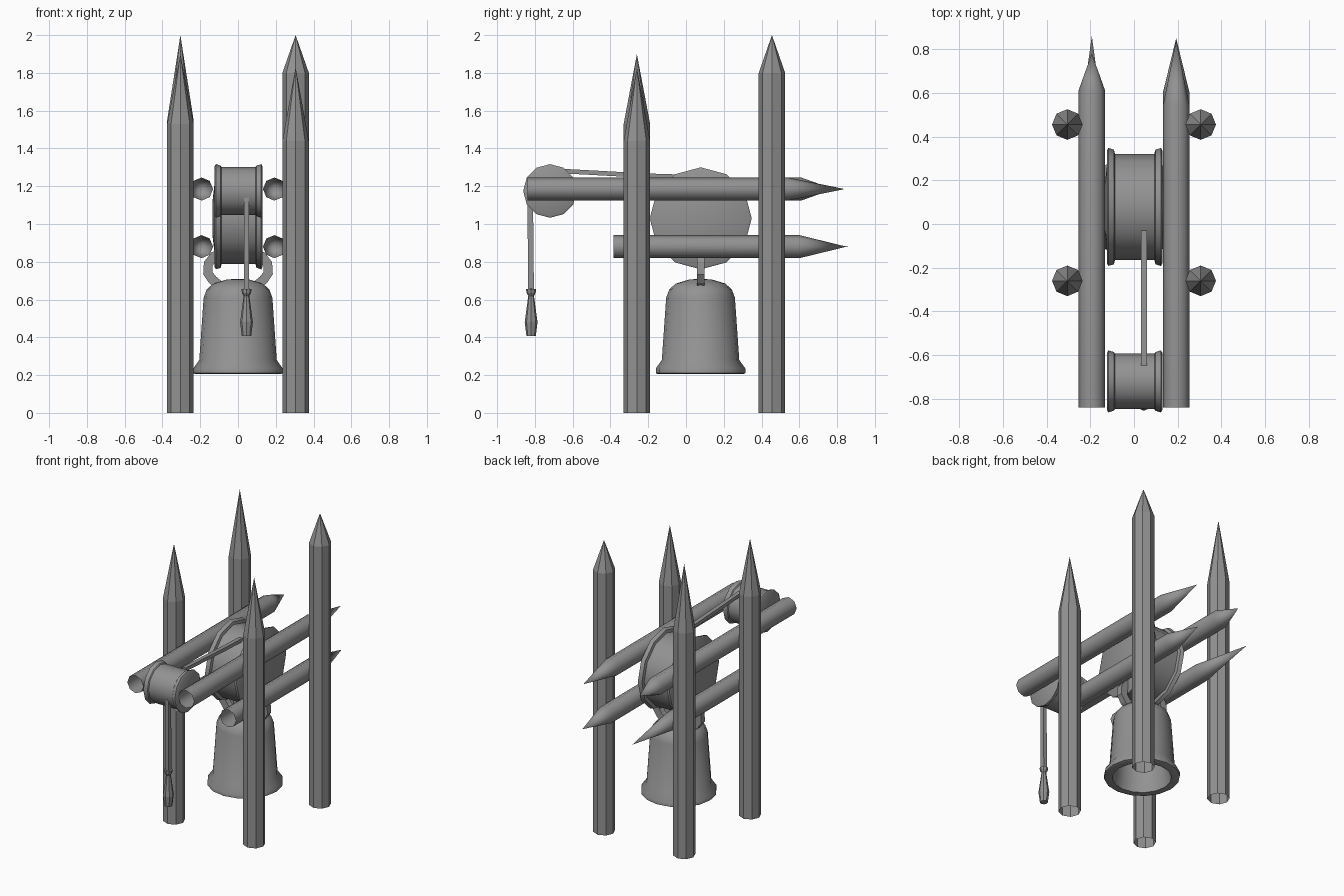
import bpy, bmesh, math
from mathutils import Matrix, Vector

if "Cube" in bpy.data.objects:
    bpy.data.objects.remove(bpy.data.objects["Cube"])

grey = bpy.data.materials.new("weathered grey")
grey.diffuse_color = (0.29, 0.29, 0.29, 1)
grey.use_nodes = True
grey.node_tree.nodes["Principled BSDF"].inputs["Base Color"].default_value = grey.diffuse_color


def finish(name, bm, angle=None, recalc=True):
    if recalc:
        bmesh.ops.recalc_face_normals(bm, faces=bm.faces)
    me = bpy.data.meshes.new(name)
    bm.to_mesh(me)
    bm.free()
    me.materials.append(grey)
    ob = bpy.data.objects.new(name, me)
    bpy.context.collection.objects.link(ob)
    if angle:
        bpy.ops.object.select_all(action='DESELECT')
        ob.select_set(True)
        bpy.context.view_layer.objects.active = ob
        bpy.ops.object.shade_smooth_by_angle(angle=math.radians(angle))
    return ob


def lathe(name, profile, sides, loc, axis='Z', angle=None):
    """Spin (radius, height) points around an axis; radius 0 closes to a point."""
    bm = bmesh.new()
    rot = {'Z': Matrix(), 'Y': Matrix.Rotation(-math.pi / 2, 4, 'X'),
           'X': Matrix.Rotation(math.pi / 2, 4, 'Y')}[axis]
    m = Matrix.Translation(loc) @ rot
    rings = []
    for r, h in profile:
        n = sides if r > 0 else 1
        rings.append([bm.verts.new(m @ Vector((r * math.cos(2 * math.pi * i / sides),
                                               r * math.sin(2 * math.pi * i / sides), h)))
                      for i in range(n)])
    for a, b in zip(rings, rings[1:]):
        for i in range(sides):
            j = (i + 1) % sides
            if len(a) == 1:
                bm.faces.new((a[0], b[j], b[i]))
            elif len(b) == 1:
                bm.faces.new((a[i], a[j], b[0]))
            else:
                bm.faces.new((a[i], a[j], b[j], b[i]))
    return finish(name, bm, angle)


def strip(name, points, half, depth, normal):
    """Rectangular bar swept along points; depth runs along the given normal."""
    bm = bmesh.new()
    pts, nrm = [Vector(p) for p in points], Vector(normal)
    rings = []
    for i, p in enumerate(pts):
        t = (pts[min(i + 1, len(pts) - 1)] - pts[max(i - 1, 0)]).normalized()
        s = t.cross(nrm).normalized() * half
        d = nrm * depth
        rings.append([bm.verts.new(q) for q in (p + s + d, p - s + d, p - s - d, p + s - d)])
    for a, b in zip(rings, rings[1:]):
        for i in range(4):
            j = (i + 1) % 4
            bm.faces.new((a[i], a[j], b[j], b[i]))
    bm.faces.new(rings[0])
    bm.faces.new(rings[-1])
    return finish(name, bm)


# Sharpened upright posts, open underneath
for name, x, y, shoulder, tip in (
        ("front_left_post", -0.305, -0.26, 1.53, 1.90),
        ("front_right_post", 0.305, -0.26, 1.44, 1.83),
        ("back_left_post", -0.305, 0.455, 1.55, 2.0),
        ("back_right_post", 0.305, 0.455, 1.80, 2.0)):
    lathe(name, [(0.07, 0), (0.07, shoulder), (0, tip)], 8, (x, y, 0))

# Sharpened horizontal beams, open at the front
for name, x, z, start, shoulder, tip in (
        ("upper_left_beam", -0.193, 1.185, -0.84, 0.61, 0.78),
        ("upper_right_beam", 0.193, 1.185, -0.84, 0.54, 0.84),
        ("lower_left_beam", -0.193, 0.88, -0.385, 0.42, 0.86),
        ("lower_right_beam", 0.193, 0.88, -0.385, 0.60, 0.85)):
    lathe(name, [(0.061, start), (0.061, shoulder), (0, tip)], 8, (x, 0, z), 'Y', 50)


# Flanged pulley wheels
def pulley(name, r, drum, y, z):
    half = [(0, -0.127), (r - 0.012, -0.127), (r, -0.12), (r - 0.008, -0.095), (drum, -0.09)]
    lathe(name, half + [(a, -b) for a, b in reversed(half)], 12, (0.003, y, z), 'X', 35)


pulley("large_wheel", 0.27, 0.243, 0.078, 1.03)
pulley("small_wheel", 0.142, 0.127, -0.72, 1.175)
lathe("wheel_hub_plate", [(0, -0.137), (0.1, -0.137), (0.195, -0.126), (0, -0.12)],
      12, (0.003, 0.078, 1.03), 'X', 35)

# Pull cord and its handle
strip("top_cord", [(0.045, -0.03, 1.25), (0.045, -0.19, 1.255), (0.045, -0.65, 1.28)],
      0.012, 0.014, (1, 0, 0))
strip("hanging_cord", [(0.045, -0.825, 1.14), (0.045, -0.82, 0.64)], 0.015, 0.013, (1, 0, 0))
lathe("pull_handle", [(0, 0.66), (0.027, 0.655), (0.024, 0.635), (0.015, 0.62),
                      (0.034, 0.48), (0.025, 0.408), (0, 0.408)], 8, (0.045, -0.82, 0))

# Hollow bell with a flared lip
lathe("bell", [(0, 0.71), (0.06, 0.706), (0.13, 0.685), (0.165, 0.655), (0.182, 0.61),
               (0.205, 0.28), (0.237, 0.235), (0.237, 0.21), (0.225, 0.205), (0.185, 0.205),
               (0.17, 0.30), (0.155, 0.6), (0, 0.66)], 16, (0, 0.077, 0), 'Z', 40)

# Curved straps from the bell to the wheel
for side, s in (("left", -1), ("right", 1)):
    strip(side + "_bell_strap",
          [(s * 0.10, 0.077, 0.675), (s * 0.135, 0.077, 0.705), (s * 0.16, 0.077, 0.74),
           (s * 0.157, 0.077, 0.79), (s * 0.125, 0.077, 0.83), (s * 0.08, 0.077, 0.85)],
          0.025, 0.02, (0, 1, 0))
